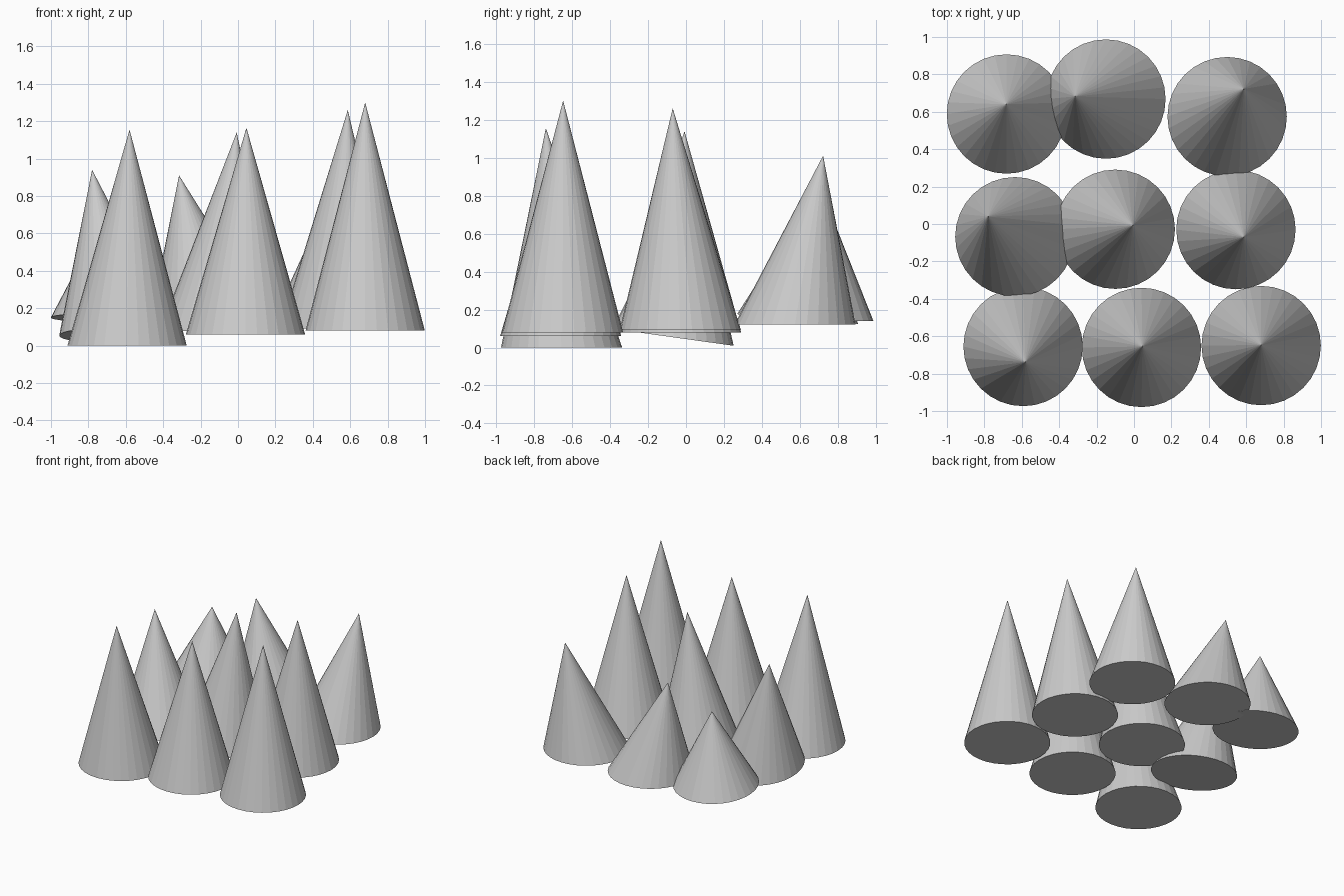
import bpy
from mathutils import Matrix, Vector

if "Cube" in bpy.data.objects:
    bpy.data.objects.remove(bpy.data.objects["Cube"])

RADIUS = 0.319
SIDES = 32


def leaning_cone(name, base, apex, base_slope=0.0):
    """Capped flat-shaded cone leaning from its base centre to its apex."""
    bpy.ops.mesh.primitive_cone_add(vertices=SIDES, radius1=RADIUS, radius2=0, depth=1)
    obj = bpy.context.object
    obj.name = name
    base, axis = Vector(base), Vector(apex) - Vector(base)
    # Shear: the z column is the leaning axis, base_slope tips the base along y
    lean = Matrix(((1, 0, axis.x, base.x),
                   (0, 1, axis.y, base.y),
                   (0, base_slope, axis.z, base.z),
                   (0, 0, 0, 1)))
    obj.data.transform(lean @ Matrix.Translation((0, 0, 0.5)))
    return obj


# name, base centre, apex, base slope along y
SPIKES = [
    # front row
    ("front_left_spike", (-0.593, -0.655, 0.0), (-0.58, -0.738, 1.155), 0),
    ("front_middle_spike", (0.04, -0.66, 0.06), (0.045, -0.655, 1.165), 0),
    ("front_right_spike", (0.68, -0.65, 0.08), (0.68, -0.647, 1.30), 0),
    # middle row
    ("middle_left_spike", (-0.637, -0.068, 0.054), (-0.78, 0.04, 0.94), -0.14),
    ("centre_spike", (-0.10, -0.028, 0.078), (-0.007, -0.008, 1.14), 0),
    ("middle_right_spike", (0.545, -0.03, 0.093), (0.587, -0.07, 1.26), 0),
    # back row
    ("back_left_spike", (-0.682, 0.588, 0.15), (-0.682, 0.64, 0.757), -0.08),
    ("back_middle_spike", (-0.15, 0.668, 0.14), (-0.315, 0.682, 0.91), 0),
    ("back_right_spike", (0.498, 0.574, 0.12), (0.587, 0.722, 1.01), 0),
]

for spike in SPIKES:
    leaning_cone(*spike)
